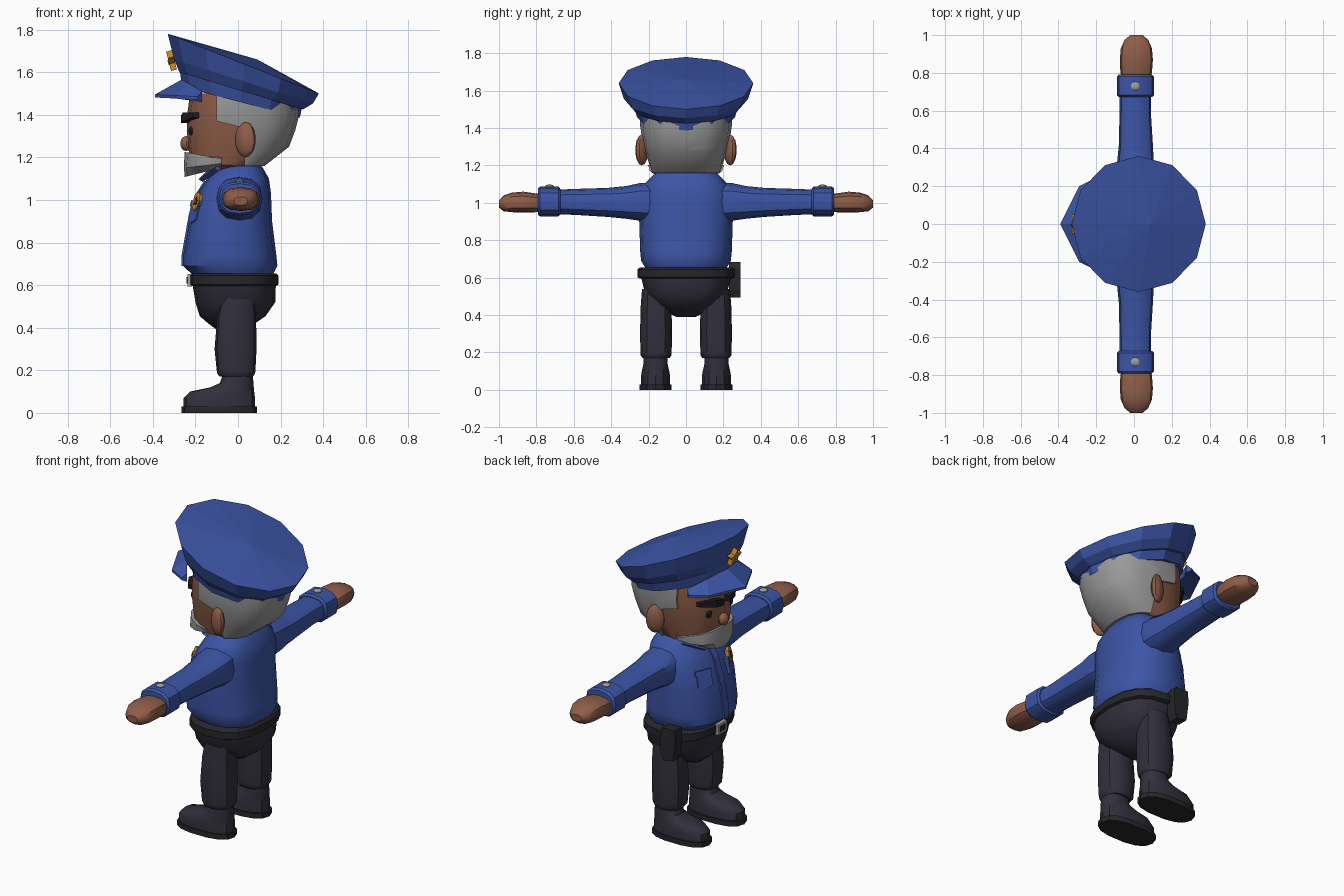
import bpy, bmesh, math
from mathutils import Vector, Matrix
from mathutils.bvhtree import BVHTree

if "Cube" in bpy.data.objects:
    bpy.data.objects.remove(bpy.data.objects["Cube"])


def mat(name, r, g, b):
    m = bpy.data.materials.new(name)
    m.diffuse_color = (r, g, b, 1)
    m.use_nodes = True
    m.node_tree.nodes["Principled BSDF"].inputs["Base Color"].default_value = m.diffuse_color
    return m


BLUE = mat("uniform blue", .045, .09, .38)
DARK = mat("trouser charcoal", .031, .029, .045)
BELT = mat("belt black", .02, .02, .025)
SKIN = mat("skin brown", .27, .11, .065)
GREY = mat("hair grey", .32, .32, .32)
BLACK = mat("brow black", .012, .012, .018)
GOLD = mat("badge gold", .55, .23, .02)
SILVER = mat("silver", .36, .36, .34)


def finish(name, bm, material, smooth=True):
    bmesh.ops.recalc_face_normals(bm, faces=bm.faces)
    me = bpy.data.meshes.new(name)
    bm.to_mesh(me)
    bm.free()
    me.materials.append(material)
    ob = bpy.data.objects.new(name, me)
    bpy.context.collection.objects.link(ob)
    if smooth:
        bpy.context.view_layer.objects.active = ob
        ob.select_set(True)
        bpy.ops.object.shade_smooth_by_angle(angle=math.radians(35))
        ob.select_set(False)
    return ob


def loft(rings, apex=None):
    """Skin closed rings of equal length and cap both ends."""
    bm = bmesh.new()
    vs = [[bm.verts.new(p) for p in r] for r in rings]
    n = len(vs[0])
    for a, b in zip(vs, vs[1:]):
        for i in range(n):
            bm.faces.new((a[i], a[(i + 1) % n], b[(i + 1) % n], b[i]))
    bm.faces.new(vs[0])
    if apex:
        top = bm.verts.new(apex)
        for i in range(n):
            bm.faces.new((vs[-1][i], vs[-1][(i + 1) % n], top))
    else:
        bm.faces.new(vs[-1])
    return bm


def ring(z, xf, xb, hw, y=0, n=16, p=2.5, slope=0):
    """Horizontal rounded ring from front xf to back xb."""
    out = []
    for i in range(n):
        a = 2 * math.pi * i / n
        c, s = math.cos(a), math.sin(a)
        x = (xf + xb) / 2 + (xb - xf) / 2 * math.copysign(abs(c) ** (2 / p), c)
        out.append(Vector((x, y + hw * math.copysign(abs(s) ** (2 / p), s), z + slope * (x - xf))))
    return out


def arm_ring(y, x0, x1, z0, z1, side, n=12):
    return [Vector((p.x, side * y, (z0 + z1) / 2 + p.y))
            for p in ring(0, x0, x1, (z1 - z0) / 2, n=n)]


def clip(bm, co, no):
    """Keep the part of the mesh on the side the normal points to."""
    r = bmesh.ops.bisect_plane(bm, geom=bm.verts[:] + bm.edges[:] + bm.faces[:],
                               plane_co=co, plane_no=no, clear_inner=True)
    edges = [e for e in r["geom_cut"] if isinstance(e, bmesh.types.BMEdge)]
    bmesh.ops.holes_fill(bm, edges=edges)
    return bm


def ball(name, loc, size, material, turn=0, seg=10, rings=7):
    bm = bmesh.new()
    m = Matrix.Translation(loc) @ Matrix.Rotation(turn, 4, 'Z') @ Matrix.Diagonal((*size, 1))
    bmesh.ops.create_uvsphere(bm, u_segments=seg, v_segments=rings, radius=1, matrix=m)
    return finish(name, bm, material)


def plate(name, pts, origin, normal, material, t=.008):
    """Flat shape lying on a surface, v axis towards world up."""
    n = Vector(normal).normalized()
    u = Vector((0, 0, 1)).cross(n)
    u = u.normalized() if u.length > .01 else Vector((1, 0, 0))
    v = n.cross(u)
    o = Vector(origin)
    flat = [o + u * a + v * b for a, b in pts]
    return finish(name, loft([[p - n * .012 for p in flat], [p + n * t for p in flat]]), material, False)


def rect(w, h):
    return [(-w, -h), (w, -h), (w, h), (-w, h)]


def star(r):
    return [(r * (1 if i % 2 == 0 else .5) * math.sin(i * math.pi / 5),
             r * (1 if i % 2 == 0 else .5) * math.cos(i * math.pi / 5)) for i in range(10)]


# Torso
torso = loft([ring(*r) for r in (
    (.65, -.215, .165, .215), (.69, -.258, .185, .24), (.74, -.258, .18, .245),
    (.9, -.23, .16, .25), (1.03, -.19, .155, .25), (1.1, -.145, .145, .225),
    (1.145, -.1, .12, .18), (1.175, -.08, .1, .14))])
bmesh.ops.recalc_face_normals(torso, faces=torso.faces)
tree = BVHTree.FromBMesh(torso)
finish("shirt", torso, BLUE)


def chest(y, z):
    loc, no, _, _ = tree.ray_cast(Vector((-1, y, z)), Vector((1, 0, 0)))
    return loc, no


# Shirt placket, pockets, collar and badge
strip = []
for z in (.69, .74, .9, 1.03, 1.09):
    x = chest(0, z)[0].x
    strip.append([Vector((x + d, y, z)) for d, y in ((-.007, -.022), (-.007, .022), (.01, .022), (.01, -.022))])
finish("placket", loft(strip), BLUE, False)
for s in (1, -1):
    loc, no = chest(.12 * s, .94)
    plate("pocket", [(-.045, .045), (-.045, -.035), (0, -.05), (.045, -.035), (.045, .045)], loc, no, BLUE, .006)
    loc, no = chest(.12 * s, .98)
    plate("pocket_flap", [(-.05, .015), (-.05, -.01), (0, -.025), (.05, -.01), (.05, .015)], loc, no, BLUE, .012)
    flap = [Vector(p) for p in ((-.1, .005 * s, 1.15), (-.165, .07 * s, 1.085),
                                (-.09, .165 * s, 1.135), (-.06, .13 * s, 1.175))]
    finish("collar", loft([flap, [p + Vector((-.02, .006 * s, .012)) for p in flap]]), BLUE, False)
loc, no = chest(-.13, .99)
plate("chest_badge", [(-.03, .035), (-.035, 0), (-.025, -.03), (0, -.045), (.025, -.03), (.035, 0),
                      (.03, .035), (0, .045)], loc, no, GOLD, .014)
plate("chest_badge_star", star(.022), loc, no, BLACK, .017)
plate("chest_badge_centre", star(.014), loc, no, GOLD, .02)

# Arms, cuffs and hands
for s in (1, -1):
    finish("sleeve", loft([arm_ring(*r, s) for r in (
        (.17, -.1, .11, .9, 1.11), (.25, -.1, .115, .905, 1.105), (.32, -.09, .105, .915, 1.09),
        (.42, -.08, .1, .925, 1.08), (.58, -.077, .09, .935, 1.075), (.7, -.075, .09, .94, 1.07))]), BLUE)
    finish("cuff", loft([arm_ring(*r, s) for r in (
        (.672, -.08, .095, .937, 1.075), (.682, -.09, .105, .927, 1.087), (.78, -.09, .105, .927, 1.087),
        (.792, -.08, .095, .937, 1.077))]), BLUE)
    finish("hand", loft([arm_ring(*r, s) for r in (
        (.77, -.06, .08, .955, 1.045), (.8, -.072, .095, .95, 1.05), (.87, -.075, .1, .948, 1.06),
        (.93, -.07, .095, .95, 1.055), (.975, -.05, .075, .955, 1.04), (1.0, -.02, .045, .975, 1.015))]), SKIN)
    ball("cuff_button", (.007, .73 * s, 1.088), (.024, .024, .01), SILVER)

# Trousers, belt, buckle and holster
finish("hips", loft([ring(*r) for r in (
    (.39, -.1, .02, .05), (.42, -.14, .08, .11), (.455, -.18, .13, .165), (.52, -.2, .175, .22),
    (.61, -.215, .178, .242))]), DARK)
finish("belt", loft([ring(*r) for r in (
    (.595, -.215, .178, .245), (.603, -.228, .19, .26), (.645, -.228, .19, .26), (.655, -.215, .18, .245))]), BELT)
plate("buckle", rect(.04, .03), (-.228, 0, .623), (-1, 0, 0), SILVER, .01)
plate("buckle_inset", rect(.025, .016), (-.228, 0, .623), (-1, 0, 0), BELT, .013)
hol = [(-.045, .09), (-.05, .02), (-.035, -.09), (.03, -.1), (.045, -.06), (.05, .06), (.035, .09)]
finish("holster", loft([[Vector((-.085 + a, y, .595 + b)) for a, b in hol] for y in (.23, .292)]), BELT, False)

# Legs and boots
for s in (1, -1):
    finish("trouser_leg", loft([ring(*r, y=.16 * s, n=12) for r in (
        (.17, -.085, .07, .072), (.185, -.098, .08, .082), (.2, -.1, .082, .083), (.3, -.11, .087, .086),
        (.45, -.098, .085, .082), (.54, -.08, .08, .075))]), DARK)
    finish("boot", loft([ring(*r, y=.163 * s, n=14) for r in (
        (.025, -.255, .08, .08), (.07, -.255, .08, .08), (.1, -.225, .076, .075), (.12, -.13, .074, .07),
        (.14, -.085, .073, .066), (.185, -.07, .068, .065))]), DARK)
    finish("boot_sole", loft([ring(z, -.265, .09, .087, y=.163 * s, n=14) for z in (0, .03)]), BELT)

# Head
finish("head", loft([ring(*r) for r in (
    (1.135, -.14, .06, .12), (1.165, -.22, .12, .18), (1.25, -.235, .22, .205), (1.33, -.24, .255, .222),
    (1.42, -.236, .27, .235), (1.5, -.225, .27, .235))]), SKIN)


# Hair at the back and beside the temples
def hair_shell():
    return loft([ring(*r) for r in (
        (1.16, -.22, .125, .19), (1.25, -.24, .24, .215), (1.33, -.25, .27, .232),
        (1.41, -.25, .29, .245), (1.49, -.23, .28, .245))])


finish("hair_back", clip(hair_shell(), (.03, 0, 0), (1, 0, 0)), GREY)
finish("hair_temples", clip(clip(hair_shell(), (-.1, 0, 0), (1, 0, 0)), (0, 0, 1.345), (.25, 0, 1)), GREY)

# Beard with moustache
beard = loft([ring(1.108, -.25, .1, .13, slope=.25), ring(1.15, -.254, .12, .195, slope=.12),
              ring(1.2, -.252, .18, .207), ring(1.225, -.25, .2, .209, slope=-.18)])
finish("beard", clip(beard, (-.078, 0, 0), (-1, 0, 0)), GREY)

# Face features
ball("nose", (-.243, 0, 1.265), (.03, .035, .035), SKIN)
for s in (1, -1):
    ball("eye", (-.215, .098 * s, 1.325), (.018, .023, .025), BLACK)
    ball("ear", (.035, .236 * s, 1.283), (.052, .03, .083), SKIN, turn=.45 * s)
    brow = []
    for x, y, z, h in ((-.252, .025, 1.378, .017), (-.243, .09, 1.39, .021), (-.195, .165, 1.398, .012)):
        brow.append([Vector((x + d, y * s, z + e * h)) for d, e in ((-.016, -1), (-.016, 1), (.03, 1), (.03, -1))])
    finish("eyebrow", loft(brow), BLACK, False)


# Cap: tilted twelve-sided crown over a band
def cap_ring(xf, zf, xb, zb, hw):
    return ring(zf, xf, xb, hw, n=12, p=2, slope=(zb - zf) / (xb - xf))


finish("cap_band", loft([cap_ring(-.262, 1.53, .29, 1.387, .262), cap_ring(-.28, 1.65, .305, 1.45, .29)]), BLUE, False)
finish("cap_crown", loft([cap_ring(-.275, 1.6, .305, 1.425, .295), cap_ring(-.3, 1.66, .352, 1.453, .332),
                          cap_ring(-.33, 1.78, .38, 1.5, .36)], apex=(.09, 0, 1.66)), BLUE, False)

# Cap visor
inner = [(-.17, .23, 1.51), (-.235, .14, 1.55), (-.265, 0, 1.565)]
outer = [(-.19, .25, 1.485), (-.29, .2, 1.49), (-.39, 0, 1.495)]
full = [[Vector(p) for p in row] + [Vector((p[0], -p[1], p[2])) for p in row[-2::-1]] for row in (inner, outer)]
strip = [[a, b, b - Vector((0, 0, .014)), a - Vector((0, 0, .05))] for a, b in zip(*full)]
finish("cap_visor", loft(strip), BLUE, False)

# Cap badge
plate("cap_badge", star(.052), (-.309, 0, 1.65), (-1, 0, -.25), GOLD, .016)
plate("cap_badge_centre", rect(.012, .012), (-.309, 0, 1.65), (-1, 0, -.25), SILVER, .02)
